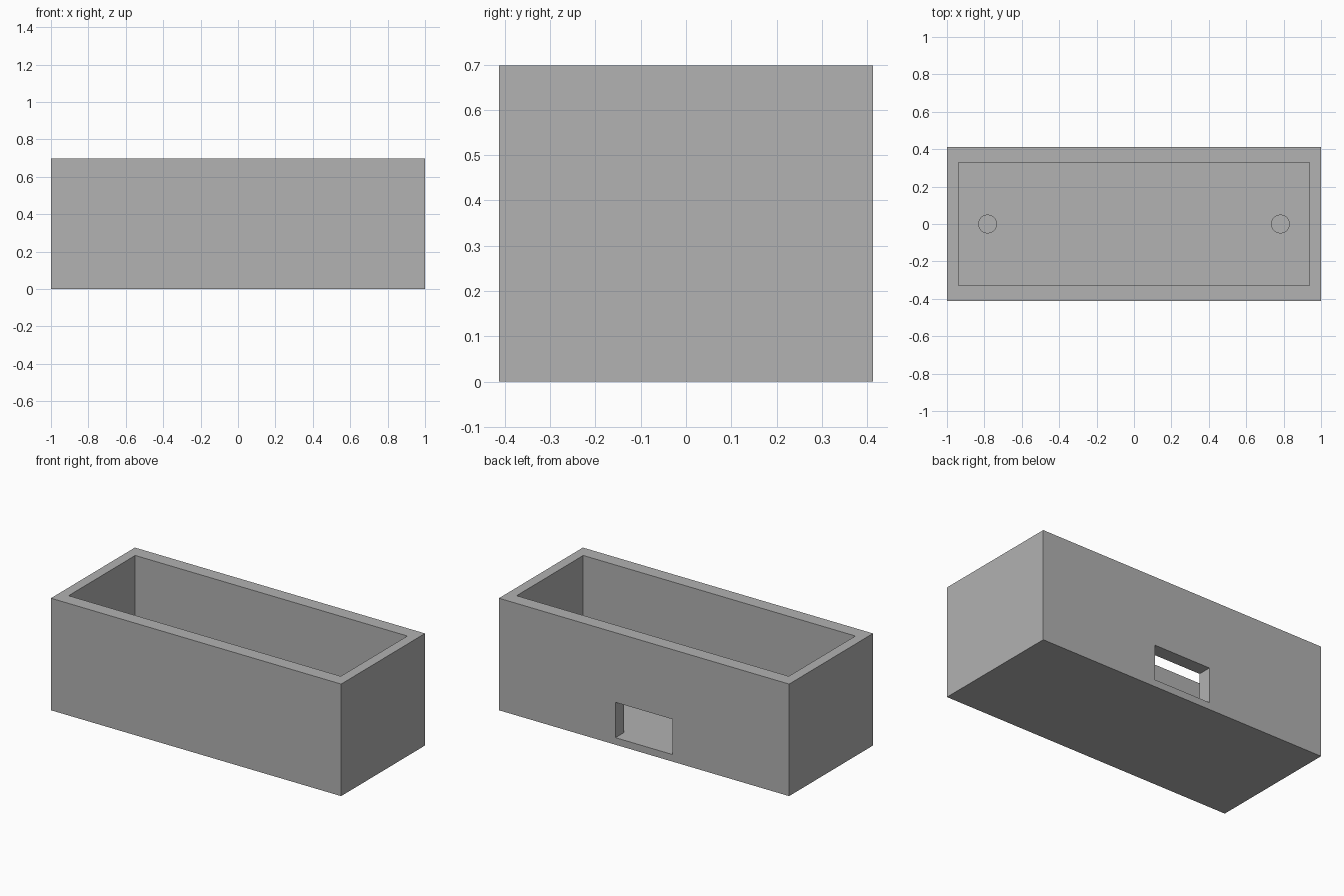
import bpy

old = bpy.data.objects.get("Cube")
if old:
    bpy.data.objects.remove(old, do_unlink=True)

grey = bpy.data.materials.new("plain_grey")
grey.use_nodes = True
grey.diffuse_color = (0.445, 0.445, 0.445, 1)
grey.node_tree.nodes["Principled BSDF"].inputs["Base Color"].default_value = grey.diffuse_color

HALF_X, HALF_Y, HEIGHT = 1.0, 0.413, 0.698
FLOOR = 0.044


def box(name, low, high):
    """Axis-aligned box between two corners."""
    centre = [(a + b) / 2 for a, b in zip(low, high)]
    bpy.ops.mesh.primitive_cube_add(size=1, location=centre)
    ob = bpy.context.object
    ob.name = name
    ob.scale = [b - a for a, b in zip(low, high)]
    bpy.ops.object.transform_apply(location=True, rotation=False, scale=True)
    ob.data.materials.append(grey)
    return ob


def cut(target, cutter):
    """Subtract the cutter from the target and remove it."""
    cutter.hide_render = True
    mod = target.modifiers.new("cut", "BOOLEAN")
    mod.operation = "DIFFERENCE"
    mod.solver = "EXACT"
    mod.object = cutter
    bpy.context.view_layer.objects.active = target
    bpy.ops.object.modifier_apply(modifier=mod.name)
    bpy.data.objects.remove(cutter, do_unlink=True)


# Open-topped case
case = box("case", (-HALF_X, -HALF_Y, 0), (HALF_X, HALF_Y, HEIGHT))
cut(case, box("cavity_cutter", (-0.938, -0.328, FLOOR), (0.938, 0.328, HEIGHT + 0.1)))

# Opening in the back wall, its sill level with the floor
cut(case, box("opening_cutter", (-0.197, 0.2, FLOOR), (0.197, HALF_Y + 0.1, 0.264)))

# Round mounting pegs on the floor
PEG_TOP = 0.14
for side, x in (("right", -0.783), ("left", 0.783)):
    bpy.ops.mesh.primitive_cylinder_add(
        vertices=48, radius=0.05, depth=PEG_TOP - FLOOR / 2,
        location=(x, 0, (PEG_TOP + FLOOR / 2) / 2))
    peg = bpy.context.object
    peg.name = side + "_peg"
    peg.data.materials.append(grey)
    bpy.ops.object.shade_smooth_by_angle()
